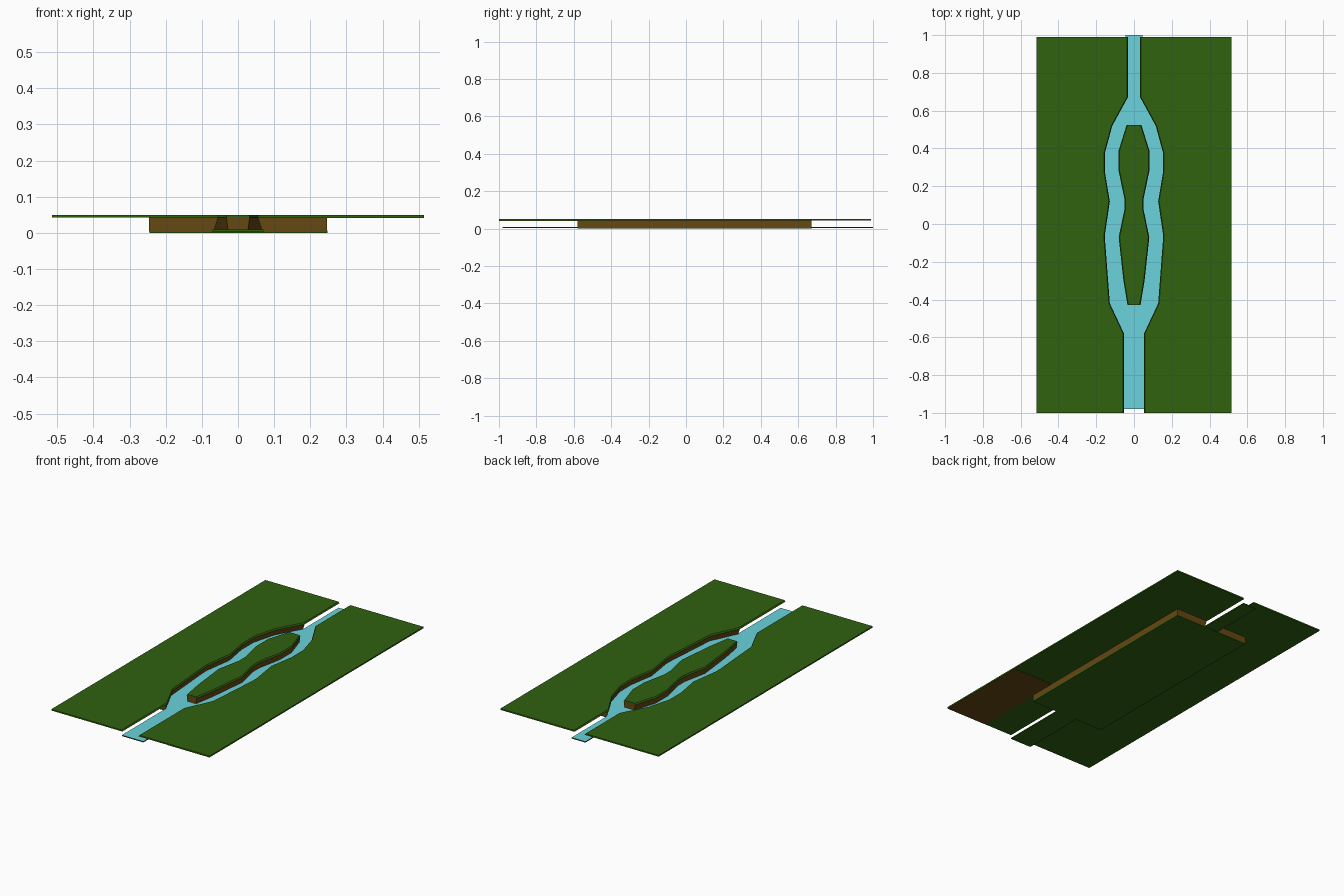
import bpy, bmesh

cube = bpy.data.objects.get("Cube")
if cube:
    bpy.data.objects.remove(cube, do_unlink=True)


def material(name, rgb):
    m = bpy.data.materials.new(name)
    m.use_nodes = True
    m.diffuse_color = (*rgb, 1)
    m.node_tree.nodes["Principled BSDF"].inputs["Base Color"].default_value = (*rgb, 1)
    return m


GRASS = material("grass green", (0.030, 0.122, 0.005))
EARTH = material("earth brown", (0.127, 0.065, 0.006))
WATER = material("water blue", (0.147, 0.645, 0.716))


def loft(name, low, high, z0, z1, top, side, bottom):
    """Solid between two outlines with separate top, side and bottom colours."""
    bm = bmesh.new()
    a = [bm.verts.new((x, y, z0)) for x, y in low]
    b = [bm.verts.new((x, y, z1)) for x, y in high]
    bm.faces.new(a)
    bm.faces.new(b)
    for i in range(len(a)):
        j = (i + 1) % len(a)
        bm.faces.new((a[i], a[j], b[j], b[i]))
    bmesh.ops.recalc_face_normals(bm, faces=bm.faces)
    mats = list(dict.fromkeys((top, side, bottom)))
    for f in bm.faces:
        kind = top if f.normal.z > 0.9 else bottom if f.normal.z < -0.9 else side
        f.material_index = mats.index(kind)
    mesh = bpy.data.meshes.new(name)
    bm.to_mesh(mesh)
    bm.free()
    for m in mats:
        mesh.materials.append(m)
    obj = bpy.data.objects.new(name, mesh)
    bpy.context.collection.objects.link(obj)
    return obj


def rect(x0, x1, y0, y1):
    return [(x0, y0), (x1, y0), (x1, y1), (x0, y1)]


def mirrored(edge, grow=0.0):
    """Closed outline from a right-hand edge and its mirror image."""
    return ([(x + grow, y) for x, y in edge]
            + [(-x - grow, y) for x, y in reversed(edge)])


def bank(edge, outer, side, grow):
    """Closed outline between the channel edge and a straight outer edge."""
    pts = [(x + grow, y) for x, y in edge]
    pts += [(outer, edge[-1][1]), (outer, edge[0][1])]
    return [(side * x, y) for x, y in pts]


# Channel edge between the mouths, and the island edge
channel = [(0.055, -0.58), (0.13, -0.42), (0.155, -0.09), (0.155, -0.05),
           (0.13, 0.12), (0.155, 0.27), (0.155, 0.38), (0.117, 0.52), (0.035, 0.67)]
shore = [(0.055, -1.0)] + channel + [(0.035, 0.99)]
island = [(0.033, -0.43), (0.055, -0.30), (0.08, -0.07), (0.05, 0.075),
          (0.05, 0.135), (0.08, 0.28), (0.08, 0.39), (0.038, 0.525)]

# Grass sheets and the earth banks under them
for label, side in (("left", 1), ("right", -1)):
    loft(label + "_grass", bank(shore, 0.515, side, -0.002),
         bank(shore, 0.515, side, 0.003), 0.042, 0.05, GRASS, GRASS, GRASS)
    loft(label + "_bank", bank(channel, 0.246, side, 0.012),
         bank(channel, 0.246, side, 0.0), 0.004, 0.0425, EARTH, EARTH, EARTH)

# Island
loft("island_earth", mirrored(island, -0.006), mirrored(island, -0.001),
     0.004, 0.0425, EARTH, EARTH, EARTH)
loft("island_grass", mirrored(island, 0.001), mirrored(island, -0.004),
     0.042, 0.05, GRASS, GRASS, GRASS)

# Base slab under the banks
base = rect(-0.245, 0.247, -0.58, 0.67)
loft("base_slab", base, base, 0.0, 0.007, GRASS, GRASS, GRASS)

# River bed with water on top
river = mirrored([(0.07, -0.98), (0.07, -0.578), (0.2, -0.42), (0.2, 0.5),
                  (0.045, 0.668), (0.045, 1.0)])
loft("river", river, river, 0.003, 0.009, WATER, GRASS, GRASS)

# Bare earth patch under the front left corner
patch = rect(0.24, 0.514, -0.999, -0.42)
loft("earth_patch", patch, patch, 0.0405, 0.0425, EARTH, EARTH, EARTH)
